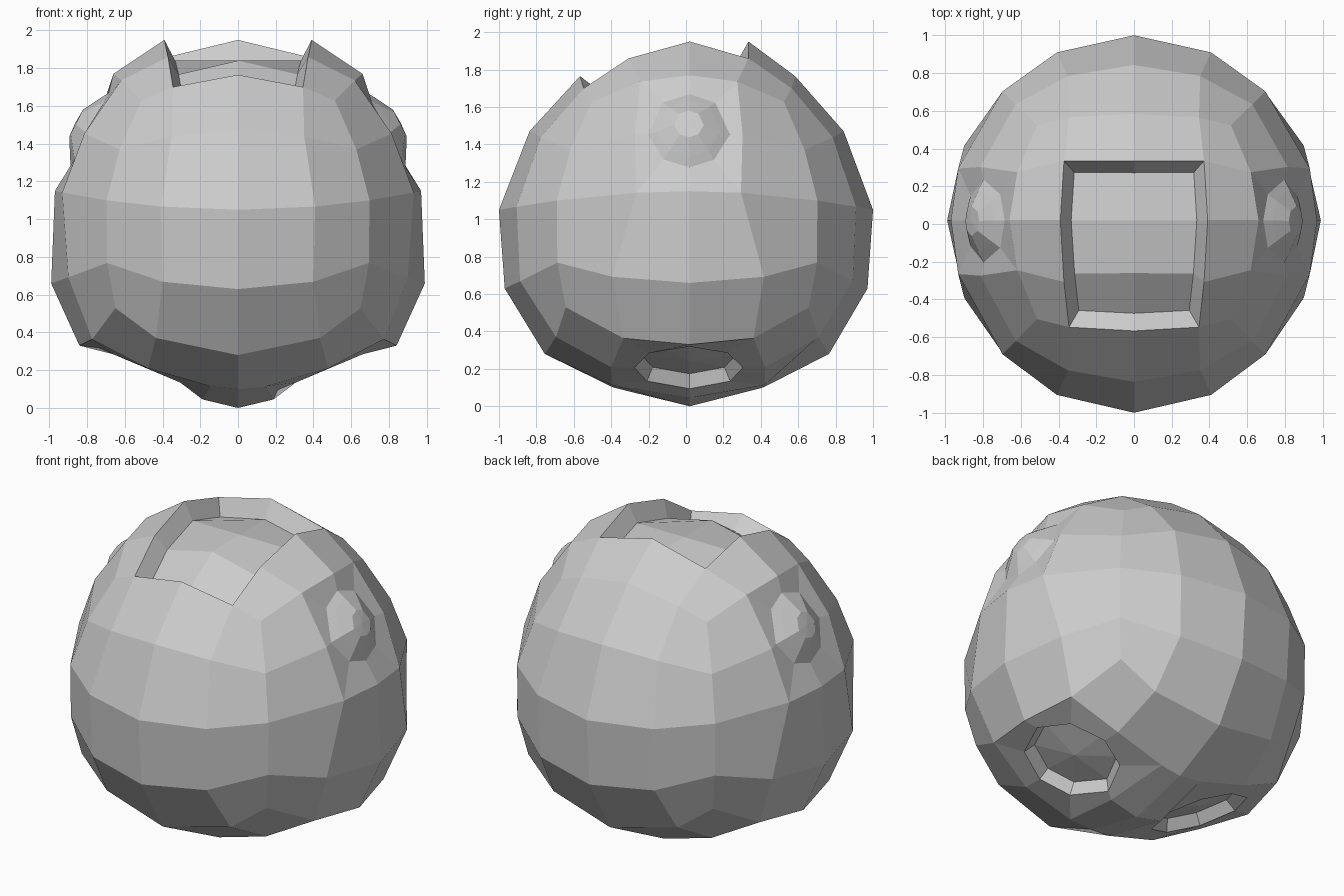
import bpy, bmesh, math
from mathutils import Vector

cube = bpy.data.objects.get("Cube")
if cube:
    bpy.data.objects.remove(cube, do_unlink=True)

GRID = 0.45      # inner grid line on each side of the cube
RIDGE = 0.16     # half width of the strip under the body

# Body outline (radius, height) from bottom to top, across x and across y
ANGLES = [-90, -65.8, -45, -24.2, 0, 24.2, 45, 65.8, 90]
SIDE = [(0, 0), (.5, .12), (.84, .33), (.99, .66), (.97, 1.15),
        (.86, 1.47), (.66, 1.77), (.39, 1.95), (0, 2.02)]
FRONT = [(0, 0), (.4, .1), (.76, .28), (.97, .63), (1, 1.05),
         (.84, 1.47), (.575, 1.765), (.32, 1.95), (0, 2.02)]


def sample(profile, angle):
    for i in range(len(ANGLES) - 1):
        if angle <= ANGLES[i + 1] + 1e-4:
            t = (angle - ANGLES[i]) / (ANGLES[i + 1] - ANGLES[i])
            return Vector(profile[i]).lerp(Vector(profile[i + 1]), t)
    return Vector(profile[-1])


def shape(p):
    """Map a cube point onto the rounded body."""
    d = p.normalized()
    lat = math.degrees(math.asin(max(-1, min(1, d.z))))
    flat = math.hypot(d.x, d.y)
    c, s = (d.x / flat, d.y / flat) if flat > 1e-5 else (0, 0)
    r, z = sample(FRONT, lat).lerp(sample(SIDE, lat), c * c)
    y = r * s
    return Vector((r * c, y + 0.02 * (1 - abs(y)), z))


def flow(p):
    """Bend the square grid lines where they run into the features."""
    q = p.copy()
    ax, ay, az = (abs(k) for k in p)
    inner_x, inner_y = 0.1 < ax < 0.9, 0.1 < ay < 0.9
    if inner_x and az > 0.9 and ay > 0.1:         # hatch sides and underside
        q.x = math.copysign(0.62 if ay > 0.9 else 0.52, p.x)
    if inner_y and ax > 0.9 and p.z > -0.1:       # ear patch sides
        q.y = math.copysign(0.3 + 0.12 * p.z, p.y)
    if min(ax, ay, -p.z) > 0.9:                   # lower corners
        q.z = -0.86
    return q


def round_patch(bm, faces, rings, tip, lift):
    """Replace a patch by rings of (radius, height), closed at a centre tip."""
    verts = list({v for f in faces for v in f.verts})
    rim = [v for v in verts if any(f not in faces for f in v.link_faces)]
    centre = sum((v.co for v in rim), Vector((0, 0, 0))) / len(rim)
    centre.z += lift
    normal = sum((f.normal * f.calc_area() for f in faces), Vector()).normalized()
    w = normal.cross(Vector((0, 1, 0))).normalized()
    u = w.cross(normal)
    rim.sort(key=lambda v: math.atan2((v.co - centre).dot(w), (v.co - centre).dot(u)))
    bmesh.ops.delete(bm, geom=faces, context='FACES')
    n = len(rim)
    last = rim
    for radius, height in rings:
        ring = []
        for v in rim:
            o = v.co - centre
            flat = (o - normal * o.dot(normal)).normalized()
            ring.append(bm.verts.new(centre + flat * radius + normal * height))
        for i in range(n):
            j = (i + 1) % n
            bm.faces.new((last[i], last[j], ring[j], ring[i]))
        last = ring
    top = bm.verts.new(centre + normal * tip)
    for i in range(n):
        bm.faces.new((last[i], last[(i + 1) % n], top))


# Gridded cube
bm = bmesh.new()
bmesh.ops.create_cube(bm, size=2)
bmesh.ops.subdivide_edges(bm, edges=bm.edges[:], cuts=3, use_grid_fill=True)
for v in bm.verts:
    for k in range(3):
        if 0.1 < abs(v.co[k]) < 0.9:
            v.co[k] = math.copysign(GRID, v.co[k])

# Narrow strip under the body between the two lower sockets
for side in (-1, 1):
    under = [f for f in bm.faces if f.calc_center_median().z < -0.99
             and abs(f.calc_center_median().y) < GRID]
    geom = under + list({e for f in under for e in f.edges}) \
        + list({v for f in under for v in f.verts})
    bmesh.ops.bisect_plane(bm, geom=geom, plane_co=(side * RIDGE, 0, 0),
                           plane_no=(1, 0, 0))

# Choose the feature patches while the grid is still square
mid = {f: f.calc_center_median() for f in bm.faces}
hatch = [f for f, c in mid.items() if c.z > 0.99 and abs(c.x) < GRID and c.y < GRID]
ears = [[f for f, c in mid.items() if c.x * s > 0.99 and abs(c.y) < GRID and c.z > 0]
        for s in (-1, 1)]
sockets = [[f for f, c in mid.items() if c.z < -0.99 and abs(c.y) < GRID
            and c.x * s > RIDGE] for s in (-1, 1)]

# Rounded body, leaving the narrow strip straight
for v in bm.verts:
    on_strip = abs(abs(v.co.x) - RIDGE) < 0.01
    v.co = shape(v.co if on_strip else flow(v.co))
bm.normal_update()

# Sunken hatch on top
bmesh.ops.inset_region(bm, faces=hatch, thickness=0.035, depth=-0.11,
                       use_even_offset=True)
for v in {v for f in hatch for v in f.verts}:
    v.co.z = min(v.co.z, 1.84)

# Ear bumps and lower sockets
for patch in ears:
    round_patch(bm, patch, [(0.22, -0.01), (0.17, 0.02), (0.08, 0.07)], 0.075, 0.03)
for patch in sockets:
    round_patch(bm, patch, [(0.29, 0), (0.25, -0.07)], -0.04, -0.012)
bmesh.ops.recalc_face_normals(bm, faces=bm.faces[:])

mesh = bpy.data.meshes.new("body")
bm.to_mesh(mesh)
bm.free()
body = bpy.data.objects.new("body", mesh)
bpy.context.collection.objects.link(body)

# Plain grey material
grey = bpy.data.materials.new("light_grey")
grey.use_nodes = True
colour = (0.6, 0.6, 0.6, 1)
grey.diffuse_color = colour
grey.node_tree.nodes["Principled BSDF"].inputs["Base Color"].default_value = colour
mesh.materials.append(grey)
